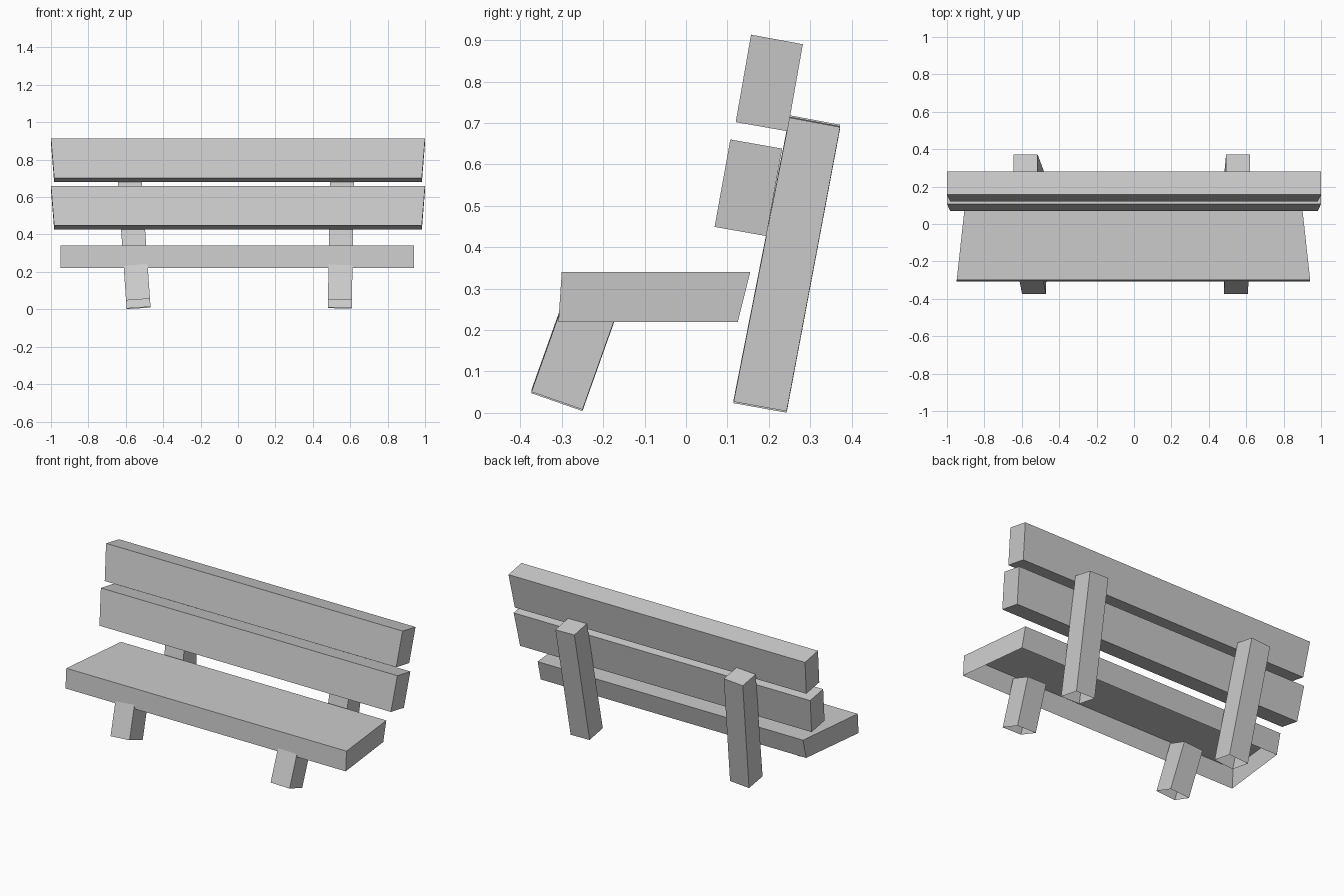
import bpy
import bmesh

if "Cube" in bpy.data.objects:
    bpy.data.objects.remove(bpy.data.objects["Cube"])


def board(name, profile, x_at, roll=0.0, open_bottom=False):
    """Four-sided beam. profile: (y, z) as front-bottom, back-bottom, back-top,
    front-top. x_at(i, y, z) gives the left and right x at each corner."""
    bm = bmesh.new()
    left, right = [], []
    for i, (y, z) in enumerate(profile):
        x0, x1 = x_at(i, y, z)
        dz = roll * (x1 - x0) / 2
        left.append(bm.verts.new((x0, y, z - dz)))
        right.append(bm.verts.new((x1, y, z + dz)))
    bm.faces.new(left)
    bm.faces.new(right[::-1])
    for i in range(4):
        j = (i + 1) % 4
        bm.faces.new((left[j], left[i], right[i], right[j]))
    bmesh.ops.recalc_face_normals(bm, faces=bm.faces[:])
    if open_bottom:
        bm.faces.ensure_lookup_table()
        bmesh.ops.delete(bm, geom=[bm.faces[2]], context='FACES_ONLY')
    mesh = bpy.data.meshes.new(name)
    bm.to_mesh(mesh)
    bm.free()
    obj = bpy.data.objects.new(name, mesh)
    bpy.context.collection.objects.link(obj)
    return obj


# Seat: hollow underneath, narrowing toward the back
def seat_x(i, y, z):
    w = 0.945 if i in (0, 3) else 0.895
    return -w - 0.003, w - 0.003


board("seat", [(-0.308, 0.22), (0.125, 0.22), (0.155, 0.34), (-0.30, 0.34)],
      seat_x, open_bottom=True)


# Backrest planks: slightly wider along the top
def plank_x(i, y, z):
    w = 0.983 if i < 2 else 1.0
    return -w, w


board("upper_back_plank",
      [(0.12, 0.702), (0.245, 0.68), (0.282, 0.89), (0.157, 0.913)], plank_x)
board("lower_back_plank",
      [(0.069, 0.449), (0.194, 0.427), (0.232, 0.638), (0.107, 0.66)], plank_x)

# Legs: open at the foot, each pair leaning a little differently
back_profile = [(0.115, 0.028), (0.243, 0.005), (0.372, 0.691), (0.25, 0.714)]
front_profile = [(-0.373, 0.052), (-0.25, 0.009), (-0.157, 0.27), (-0.28, 0.313)]
for side, centre, lean in (("left", -0.531, -0.07), ("right", 0.544, 0.018)):
    def leg_x(i, y, z):
        c = centre + lean * z
        return c - 0.064, c + 0.064

    board(side + "_back_leg", back_profile, leg_x, -lean, True)
    board(side + "_front_leg", front_profile, leg_x, -lean, True)
